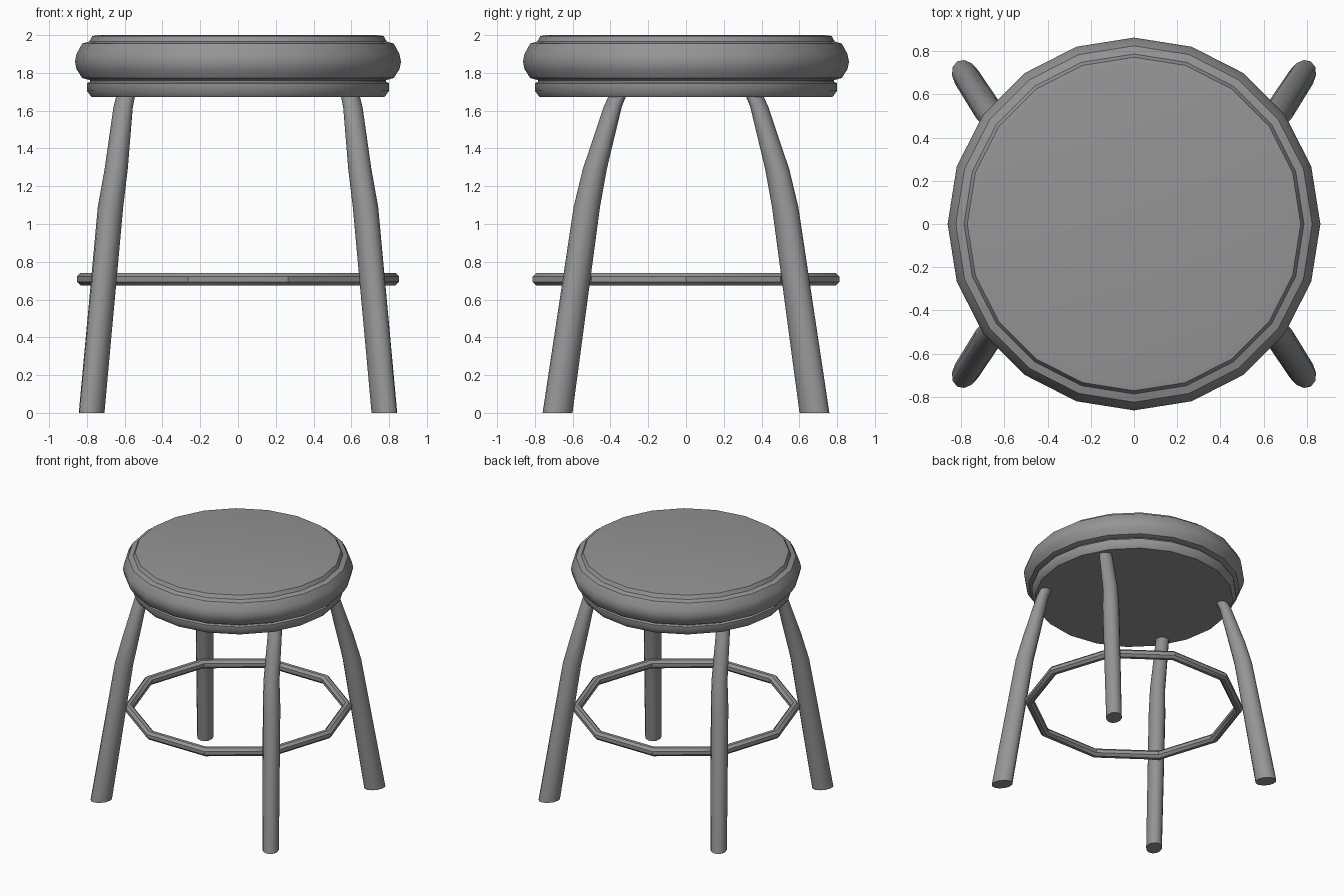
import bpy, bmesh, math

cube = bpy.data.objects.get("Cube")
if cube:
    bpy.data.objects.remove(cube, do_unlink=True)

grey = bpy.data.materials.new("plain_grey")
grey.use_nodes = True
colour = (0.3, 0.3, 0.3, 1)
grey.diffuse_color = colour
grey.node_tree.nodes["Principled BSDF"].inputs["Base Color"].default_value = colour


def loft(name, loops, capped=True, closed=False, angle=40):
    """Join a series of equal point loops into one skin."""
    bm = bmesh.new()
    rings = [[bm.verts.new(p) for p in loop] for loop in loops]
    pairs = list(zip(rings, rings[1:]))
    if closed:
        pairs.append((rings[-1], rings[0]))
    for a, b in pairs:
        for i in range(len(a)):
            j = (i + 1) % len(a)
            bm.faces.new((a[i], a[j], b[j], b[i]))
    if capped:
        bm.faces.new(rings[0])
        bm.faces.new(rings[-1])
    bmesh.ops.recalc_face_normals(bm, faces=bm.faces)
    mesh = bpy.data.meshes.new(name)
    bm.to_mesh(mesh)
    bm.free()
    mesh.materials.append(grey)
    ob = bpy.data.objects.new(name, mesh)
    bpy.context.collection.objects.link(ob)
    bpy.ops.object.select_all(action="DESELECT")
    ob.select_set(True)
    bpy.context.view_layer.objects.active = ob
    bpy.ops.object.shade_smooth_by_angle(angle=math.radians(angle))
    return ob


def oval(cx, cy, z, a, b, sides, turn=0):
    """Level oval with its long axis turned outward."""
    pts = []
    for i in range(sides):
        t = math.tau * i / sides
        u, v = a * math.cos(t), b * math.sin(t)
        pts.append((cx + u * math.cos(turn) - v * math.sin(turn),
                    cy + u * math.sin(turn) + v * math.cos(turn), z))
    return pts


def turned(name, profile, sides=20):
    return loft(name, [oval(0, 0, z, r, r, sides) for r, z in profile])


# Seat: padded top on a thinner bevelled base
turned("seat_cushion", [(0.74, 2.0), (0.772, 1.995), (0.787, 1.966), (0.825, 1.955),
                        (0.855, 1.90), (0.863, 1.86), (0.855, 1.82), (0.825, 1.773),
                        (0.78, 1.76)])
turned("seat_base", [(0.78, 1.77), (0.785, 1.752), (0.80, 1.745),
                     (0.80, 1.705), (0.775, 1.672)])

# Legs: splayed, bent inward near the top, tapering upward
# (x, y, z, outward radius, sideways radius)
leg_path = [(0.775, 0.68, 0, 0.085, 0.062), (0.675, 0.525, 1.09, 0.071, 0.066),
            (0.645, 0.483, 1.29, 0.065, 0.06), (0.608, 0.388, 1.62, 0.046, 0.053),
            (0.585, 0.345, 1.72, 0.044, 0.05)]
for end, sy in (("front", -1), ("back", 1)):
    for side, sx in (("left", 1), ("right", -1)):
        turn = math.radians(59) * sx * sy
        loft(f"{end}_{side}_leg",
             [oval(sx * x, sy * y, z, a, b, 12, turn) for x, y, z, a, b in leg_path])

# Foot ring: ten straight lengths of octagonal tube
loops = []
for i in range(10):
    t = math.tau * i / 10
    section = []
    for k in range(8):
        p = math.tau * (k + 0.5) / 8
        r = 0.82 + 0.036 * math.cos(p)
        section.append((r * math.cos(t), r * math.sin(t), 0.708 + 0.036 * math.sin(p)))
    loops.append(section)
loft("foot_ring", loops, capped=False, closed=True, angle=30)
